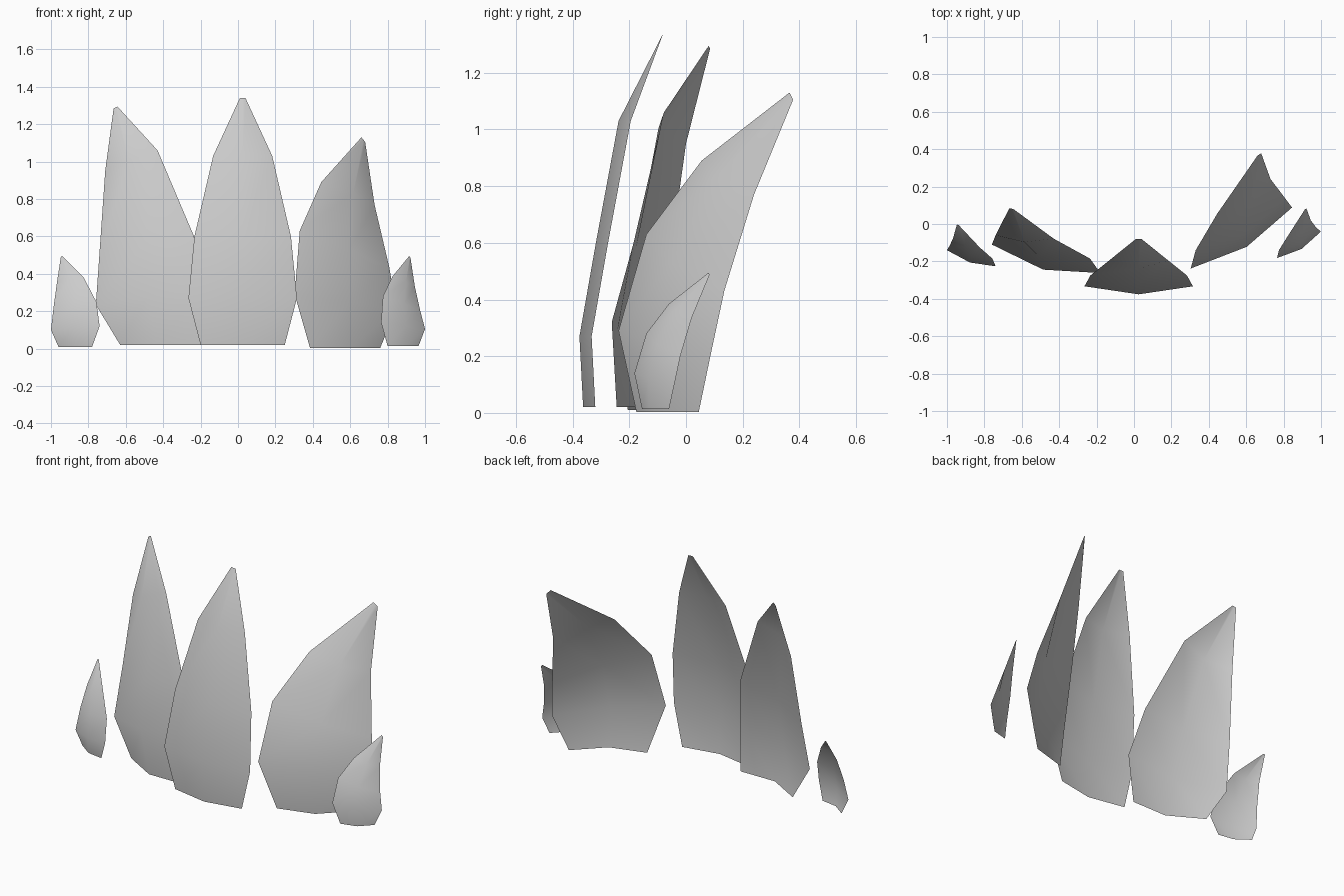
import bpy
from mathutils import Vector


def leaf(name, left, right, fold):
    """Folded leaf sheet: two edge outlines from base to tip, with the
    middle rib pushed forward by the fold depth."""
    left = [Vector(p) for p in left]
    right = [Vector(p) for p in right]
    side = right[1] - left[1]
    forward = Vector((side.y, -side.x, 0)).normalized()
    verts, faces = [], []
    last = len(left) - 1
    for i, (a, b) in enumerate(zip(left, right)):
        rib = (a + b) / 2 + forward * (0 if i == last else fold)
        verts += [a, rib, b]
    for i in range(last):
        for j in range(2):
            k = i * 3 + j
            faces.append((k, k + 1, k + 4, k + 3))
    mesh = bpy.data.meshes.new(name)
    mesh.from_pydata(verts, [], faces)
    mesh.shade_smooth()
    obj = bpy.data.objects.new(name, mesh)
    bpy.context.collection.objects.link(obj)
    return obj


# Tall centre leaf: symmetric half widths with y, z of the edge
profile = [(.225, -.32, .02), (.29, -.333, .27), (.258, -.275, .60),
           (.158, -.195, 1.03), (.015, -.08, 1.34)]
leaf("centre_leaf",
     [(.025 - w, y, z) for w, y, z in profile],
     [(.025 + w, y, z) for w, y, z in profile], .043)

# Large leaf on the left
leaf("left_leaf",
     [(-.63, -.13, .02), (-.76, -.11, .235), (-.74, -.06, .52),
      (-.71, 0, .95), (-.665, .085, 1.285)],
     [(-.20, -.243, .02), (-.18, -.262, .32), (-.235, -.185, .60),
      (-.43, -.078, 1.06), (-.645, .08, 1.295)], .06)

# Large leaf on the right
leaf("right_leaf",
     [(.385, -.175, .003), (.303, -.238, .29), (.33, -.14, .63),
      (.445, .055, .89), (.66, .365, 1.13)],
     [(.76, .045, .003), (.845, .088, .21), (.81, .135, .43),
      (.73, .24, .77), (.68, .378, 1.105)], .055)

# Small leaf on the far left
leaf("small_left_leaf",
     [(-.96, -.13, .01), (-1, -.14, .10), (-.985, -.115, .23),
      (-.967, -.075, .36), (-.947, -.003, .493)],
     [(-.78, -.205, .01), (-.74, -.226, .12), (-.757, -.185, .25),
      (-.825, -.125, .38), (-.938, -.005, .495)], .024)

# Small leaf on the far right
leaf("small_right_leaf",
     [(.80, -.155, .013), (.765, -.182, .14), (.775, -.14, .28),
      (.825, -.06, .385), (.915, .08, .495)],
     [(.965, -.06, .013), (1, -.04, .105), (.975, -.02, .2),
      (.945, .02, .335), (.922, .083, .487)], .026)
